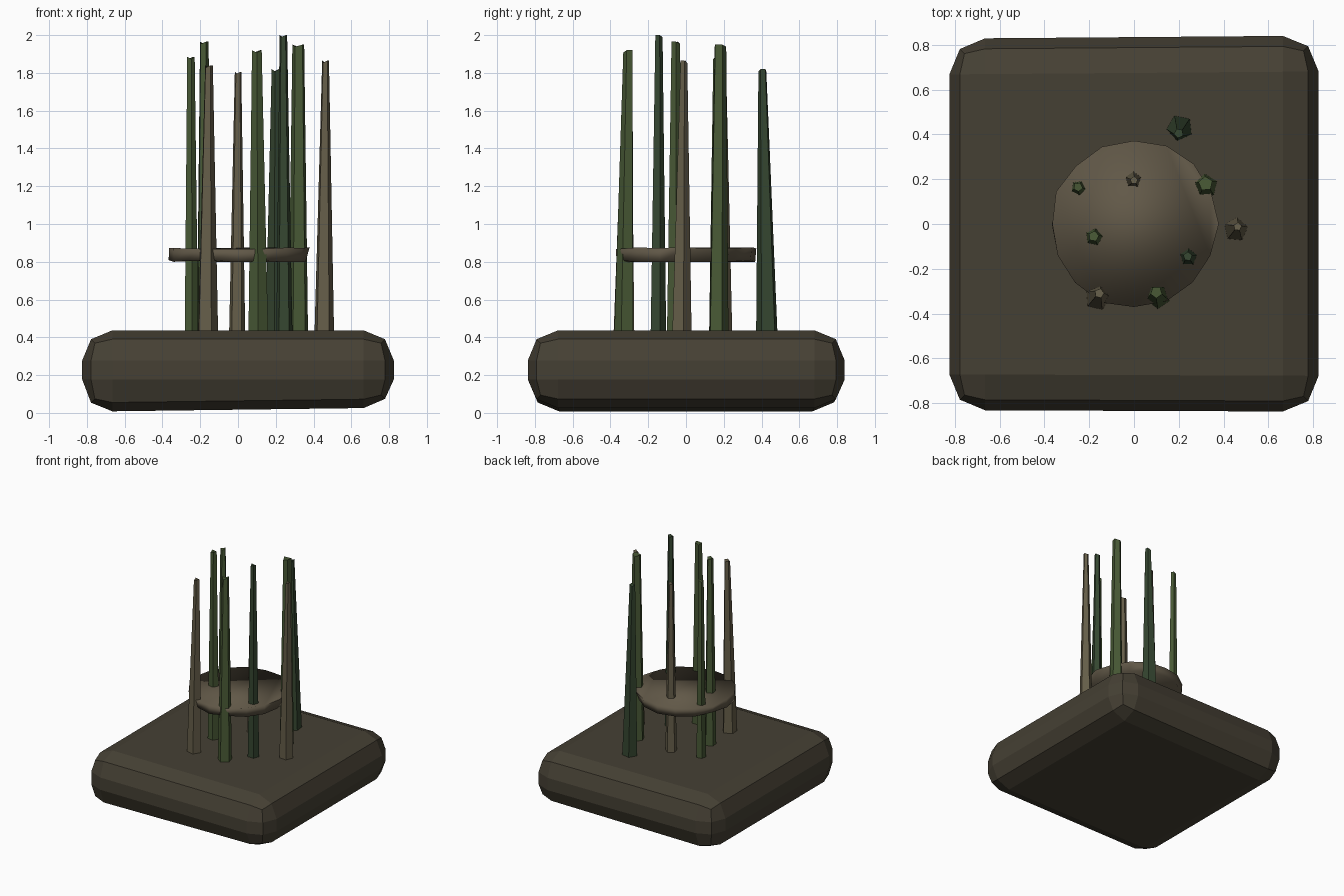
import bpy, bmesh, math, random
from mathutils import Vector

if "Cube" in bpy.data.objects:
    bpy.data.objects.remove(bpy.data.objects["Cube"])

random.seed(4)


def material(name, rgb):
    m = bpy.data.materials.new(name)
    m.diffuse_color = (*rgb, 1)
    m.use_nodes = True
    m.node_tree.nodes["Principled BSDF"].inputs["Base Color"].default_value = m.diffuse_color
    return m


SOIL = material("soil", (0.06, 0.051, 0.034))
MUD = material("mud", (0.12, 0.098, 0.064))
GREEN = material("green", (0.065, 0.10, 0.036))
DARK = material("dark_green", (0.036, 0.062, 0.03))
DRY = material("dry", (0.13, 0.11, 0.066))


def finish(bm, name, mat, smooth=None):
    bmesh.ops.recalc_face_normals(bm, faces=bm.faces)
    me = bpy.data.meshes.new(name)
    bm.to_mesh(me)
    bm.free()
    me.materials.append(mat)
    ob = bpy.data.objects.new(name, me)
    bpy.context.collection.objects.link(ob)
    if smooth:
        bpy.ops.object.select_all(action='DESELECT')
        ob.select_set(True)
        bpy.context.view_layer.objects.active = ob
        bpy.ops.object.shade_smooth_by_angle(angle=math.radians(smooth))
    return ob


def loft(bm, rings):
    loops = [[bm.verts.new(p) for p in ring] for ring in rings]
    n = len(loops[0])
    for a, b in zip(loops, loops[1:]):
        for i in range(n):
            j = (i + 1) % n
            bm.faces.new((a[i], a[j], b[j], b[i]))
    bm.faces.new(loops[0][::-1])
    bm.faces.new(loops[-1])


# ground block: chamfered slab, slightly uneven
bm = bmesh.new()
bmesh.ops.create_cube(bm, size=1)
for v in bm.verts:
    v.co = Vector((v.co.x * 1.65, v.co.y * 1.67, v.co.z * 0.42 + 0.227))
bmesh.ops.bevel(bm, geom=bm.edges[:], offset=0.16, segments=2,
                profile=0.5, affect='EDGES')
for v in bm.verts:
    if v.co.z < 0.12:
        v.co.z += 0.013 * v.co.x
    v.co.y += 0.008 * v.co.x * (1 if v.co.y > 0 else -0.5)
finish(bm, "ground_block", SOIL)

# nest disc: thin uneven 16-sided plate
bm = bmesh.new()
N = 16
rings = []
for z, r0 in ((0.805, 0.362), (0.873, 0.372)):
    ring = []
    for i in range(N):
        a = 2 * math.pi * i / N
        r = r0 + random.uniform(-0.008, 0.008)
        ring.append((r * math.cos(a), r * math.sin(a),
                     z + random.uniform(-0.008, 0.006)))
    rings.append(ring)
loft(bm, rings)
finish(bm, "disc", MUD, 100)

# reeds: base x, y, top x, y, height, base radius, top radius, material
REEDS = [
    (-0.248, 0.16, -0.25, 0.165, 1.885, 0.038, 0.021, GREEN),
    (-0.178, -0.06, -0.18, -0.055, 1.965, 0.045, 0.024, GREEN),
    (-0.163, -0.33, -0.155, -0.31, 1.84, 0.058, 0.022, DRY),
    (-0.005, 0.20, 0.0, 0.195, 1.805, 0.045, 0.018, DRY),
    (0.108, -0.325, 0.10, -0.305, 1.92, 0.055, 0.027, GREEN),
    (0.205, 0.43, 0.20, 0.405, 1.82, 0.06, 0.022, DARK),
    (0.245, -0.15, 0.24, -0.145, 2.0, 0.045, 0.021, DARK),
    (0.32, 0.17, 0.32, 0.18, 1.95, 0.055, 0.033, GREEN),
    (0.455, -0.025, 0.463, -0.012, 1.865, 0.055, 0.019, DRY),
]
for k, (x0, y0, x1, y1, top, r0, r1, mat) in enumerate(REEDS):
    bm = bmesh.new()
    rings = []
    spin = random.uniform(0, 1.2)
    for t in (0, 0.33, 0.67, 1):
        r = r0 + (r1 - r0) * t
        cx, cy = x0 + (x1 - x0) * t, y0 + (y1 - y0) * t
        z = 0.41 + (top - 0.41) * t
        rings.append([(cx + r * math.cos(spin + i * math.tau / 5),
                       cy + r * math.sin(spin + i * math.tau / 5),
                       z - (0.012 * (i % 2) if t == 1 else 0)) for i in range(5)])
    loft(bm, rings)
    finish(bm, f"reed_{k + 1}", mat)
